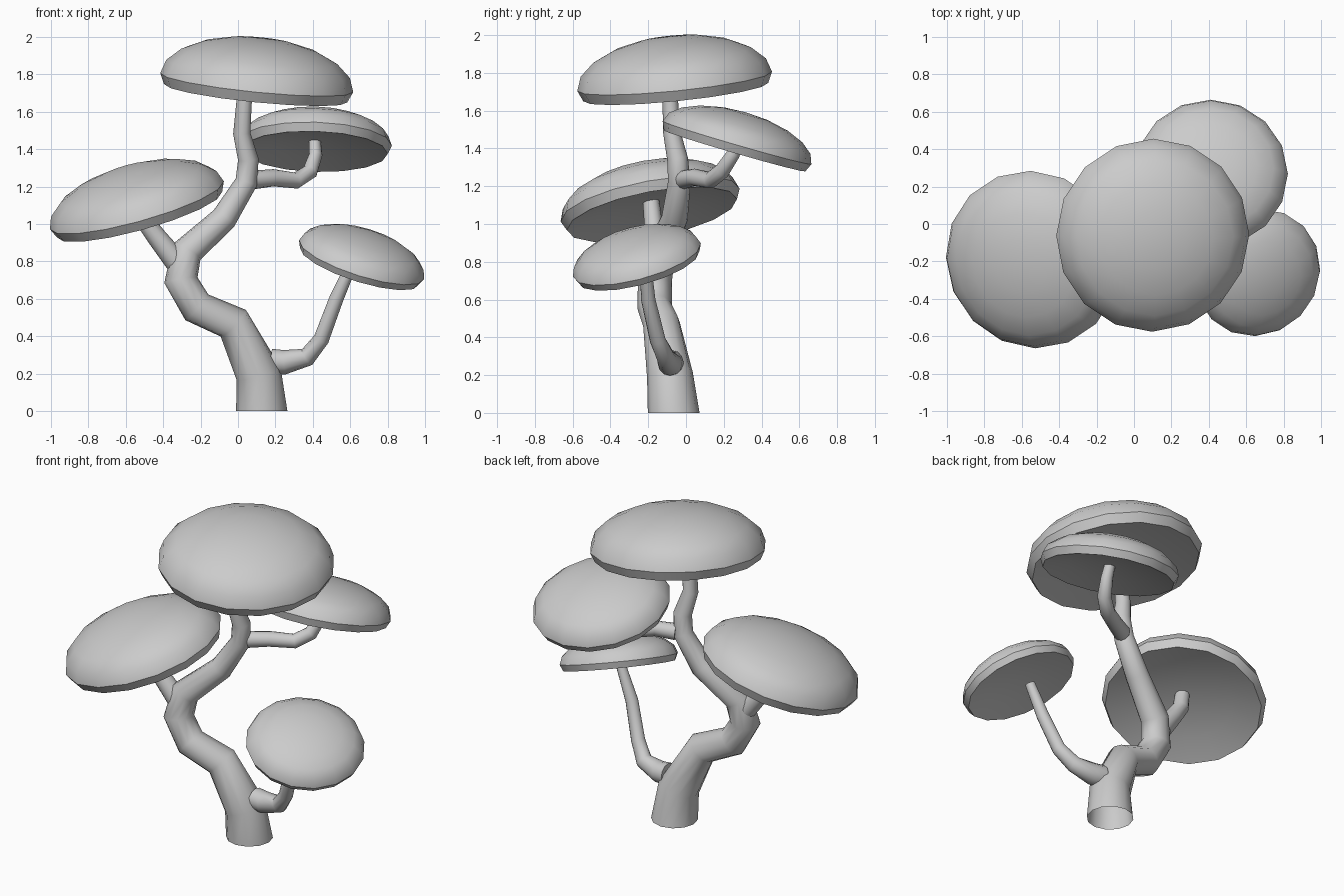
import bpy, bmesh, math
from mathutils import Vector

if "Cube" in bpy.data.objects:
    bpy.data.objects.remove(bpy.data.objects["Cube"])


def finish(bm, name):
    bmesh.ops.recalc_face_normals(bm, faces=bm.faces)
    me = bpy.data.meshes.new(name)
    bm.to_mesh(me)
    bm.free()
    ob = bpy.data.objects.new(name, me)
    bpy.context.collection.objects.link(ob)
    bpy.ops.object.select_all(action='DESELECT')
    ob.select_set(True)
    bpy.context.view_layer.objects.active = ob
    bpy.ops.object.shade_smooth_by_angle(angle=math.radians(40))
    return ob


def limb(name, path, sides=12, first=None, cap_start=True):
    """Tapered tube through (x, y, z, radius) points."""
    bm = bmesh.new()
    pts = [Vector(p[:3]) for p in path]
    dirs = [(b - a).normalized() for a, b in zip(pts, pts[1:])]
    rings = []
    for i, p in enumerate(pts):
        t = dirs[max(i - 1, 0)] + dirs[min(i, len(dirs) - 1)]
        if i == 0 and first:
            t = Vector(first)
        t.normalize()
        u = Vector((0, 1, 0)).cross(t).normalized()
        v = t.cross(u)
        r = path[i][3]
        rings.append([bm.verts.new(p + r * (math.cos(a) * u + math.sin(a) * v))
                      for a in (2 * math.pi * k / sides for k in range(sides))])
    for a, b in zip(rings, rings[1:]):
        for k in range(sides):
            j = (k + 1) % sides
            bm.faces.new((a[k], a[j], b[j], b[k]))
    if cap_start:
        bm.faces.new(rings[0])
    bm.faces.new(rings[-1])
    return finish(bm, name)


def canopy(name, centre, radius, height, normal, sides=16):
    """Flattened dome with a tucked-in rim and a shallow hollow underneath."""
    bm = bmesh.new()
    profile = [(math.cos(a), math.sin(a) * height / radius)
               for a in (math.radians(d) for d in (0, 18, 36, 54, 72))]
    profile = [(0.6, -0.02), (0.95, -0.11)] + profile
    rings = [[bm.verts.new((r * radius * math.cos(a), r * radius * math.sin(a), z * radius))
              for a in (2 * math.pi * k / sides for k in range(sides))]
             for r, z in profile]
    for a, b in zip(rings, rings[1:]):
        for k in range(sides):
            j = (k + 1) % sides
            bm.faces.new((a[k], a[j], b[j], b[k]))
    for ring, z in ((rings[0], 0.03 * radius), (rings[-1], height)):
        c = bm.verts.new((0, 0, z))
        for k in range(sides):
            bm.faces.new((ring[k], ring[(k + 1) % sides], c))
    ob = finish(bm, name)
    ob.location = centre
    ob.rotation_euler = Vector((0, 0, 1)).rotation_difference(Vector(normal)).to_euler()
    return ob


# Winding trunk, open at the ground
limb("trunk", [(0.127, -0.065, 0, 0.137), (0.11, -0.085, 0.2, 0.122),
               (-0.025, -0.13, 0.47, 0.098), (-0.22, -0.165, 0.555, 0.092),
               (-0.305, -0.165, 0.70, 0.09), (-0.275, -0.14, 0.85, 0.085),
               (-0.075, -0.06, 1.03, 0.07), (0.045, -0.035, 1.225, 0.06),
               (0.055, -0.045, 1.345, 0.055), (0.02, -0.075, 1.485, 0.046),
               (0.042, -0.09, 1.78, 0.038)], first=(0, 0, 1), cap_start=False)

# Side branches
limb("lower_right_branch", [(0.18, -0.08, 0.265, 0.068), (0.25, -0.085, 0.262, 0.065),
                            (0.37, -0.105, 0.29, 0.05), (0.445, -0.15, 0.385, 0.042),
                            (0.525, -0.2, 0.6, 0.038), (0.61, -0.215, 0.79, 0.03)])
limb("left_branch", [(-0.33, -0.15, 0.80, 0.062), (-0.43, -0.165, 0.925, 0.053),
                     (-0.50, -0.175, 1.02, 0.048), (-0.535, -0.19, 1.17, 0.042)])
limb("upper_right_branch", [(0.08, -0.01, 1.235, 0.05), (0.19, 0.045, 1.247, 0.046),
                            (0.31, 0.13, 1.232, 0.044), (0.385, 0.19, 1.28, 0.042),
                            (0.415, 0.25, 1.37, 0.036), (0.408, 0.28, 1.48, 0.03)])

# Dome canopies: centre, radius, height, tilt
canopy("top_canopy", (0.10, -0.06, 1.755), 0.518, 0.24, (0.1, -0.1, 1))
canopy("left_canopy", (-0.54, -0.19, 1.10), 0.482, 0.208, (-0.28, -0.19, 1))
canopy("lower_right_canopy", (0.66, -0.26, 0.81), 0.35, 0.148, (0.32, -0.27, 1))
canopy("upper_right_canopy", (0.412, 0.27, 1.43), 0.41, 0.168, (0.03, 0.29, 1))
